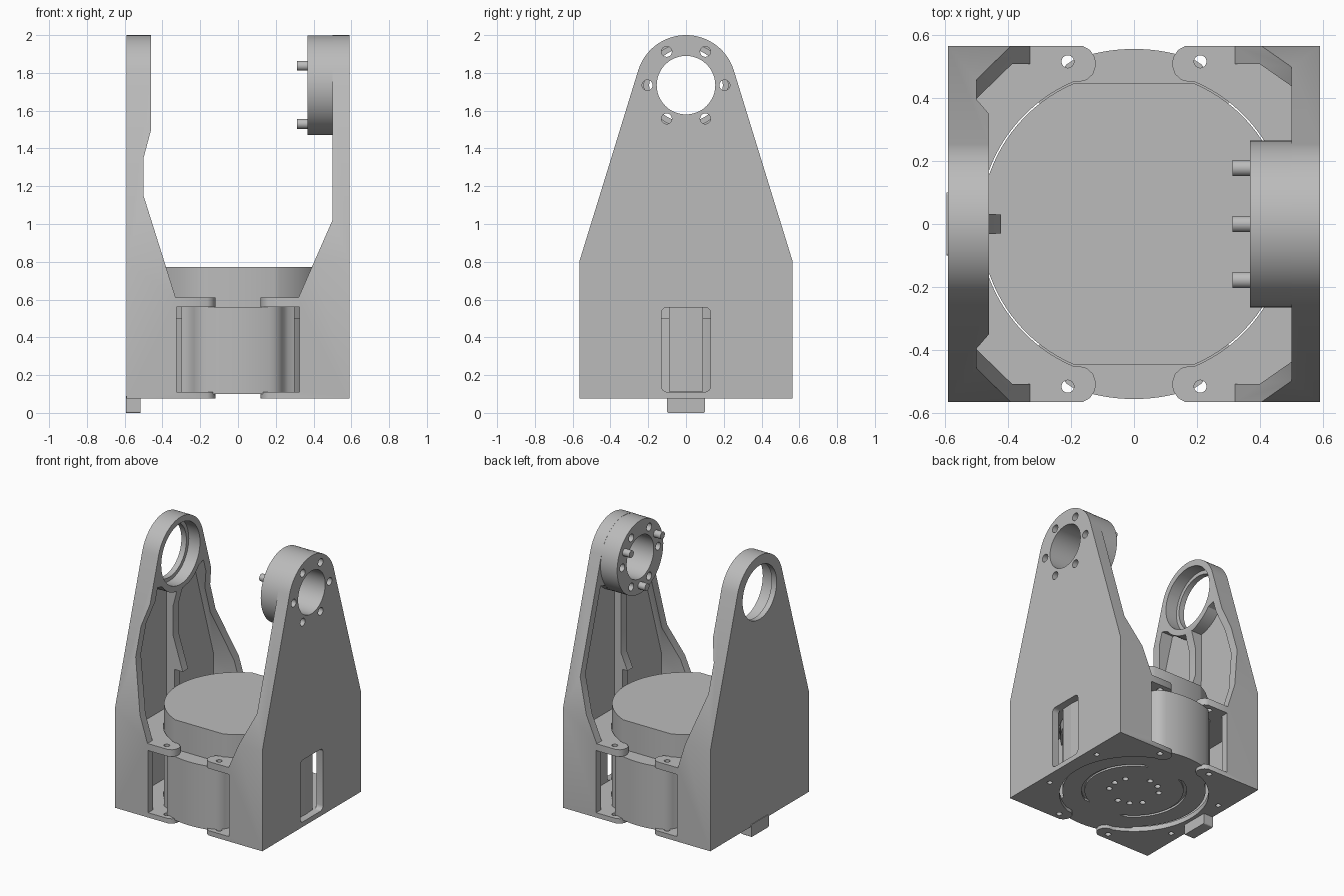
import bpy, bmesh
from math import sin, cos, radians, hypot
from mathutils import Vector

cube = bpy.data.objects.get("Cube")
if cube:
    bpy.data.objects.remove(cube, do_unlink=True)

grey = bpy.data.materials.new("machined grey")
grey.use_nodes = True
grey.diffuse_color = (0.5, 0.5, 0.5, 1)
grey.node_tree.nodes["Principled BSDF"].inputs["Base Color"].default_value = (0.5, 0.5, 0.5, 1)

PIVOT = 1.735      # height of the tilt axis
RIM = 0.265        # radius of the arm heads


def prism(name, pts, axis, lo, hi):
    """Extrude a 2D outline along an axis."""
    place = {"x": lambda a, b, h: (h, a, b),
             "y": lambda a, b, h: (a, h, b),
             "z": lambda a, b, h: (a, b, h)}[axis]
    bm = bmesh.new()
    face = bm.faces.new([bm.verts.new(place(a, b, lo)) for a, b in pts])
    ext = bmesh.ops.extrude_face_region(bm, geom=[face])
    verts = [v for v in ext["geom"] if isinstance(v, bmesh.types.BMVert)]
    bmesh.ops.translate(bm, verts=verts, vec=Vector(place(0, 0, hi - lo)))
    bmesh.ops.recalc_face_normals(bm, faces=bm.faces)
    mesh = bpy.data.meshes.new(name)
    bm.to_mesh(mesh)
    bm.free()
    mesh.materials.append(grey)
    ob = bpy.data.objects.new(name, mesh)
    bpy.context.collection.objects.link(ob)
    return ob


def arc(r, start, end, n, cx=0, cy=0):
    steps = [radians(start + (end - start) * i / n) for i in range(n + 1)]
    return [(cx + r * cos(a), cy + r * sin(a)) for a in steps]


def disc(name, r, axis, lo, hi, cx=0, cy=0, n=48):
    return prism(name, arc(r, 0, 360, n, cx, cy)[:-1], axis, lo, hi)


def box(name, x0, x1, y0, y1, z0, z1):
    return prism(name, [(x0, y0), (x1, y0), (x1, y1), (x0, y1)], "z", z0, z1)


def rounded(w0, w1, h0, h1, r):
    corners = [(w1 - r, h1 - r, 0), (w0 + r, h1 - r, 90), (w0 + r, h0 + r, 180), (w1 - r, h0 + r, 270)]
    return [p for cx, cy, a in corners for p in arc(r, a, a + 90, 4, cx, cy)]


def boolean(ob, tool, op="DIFFERENCE"):
    mod = ob.modifiers.new("cut", "BOOLEAN")
    mod.operation, mod.object, mod.solver = op, tool, "EXACT"
    bpy.context.view_layer.objects.active = ob
    bpy.ops.object.modifier_apply(modifier=mod.name)
    bpy.data.objects.remove(tool, do_unlink=True)


def mirror_y(pts):
    return pts + [(a, -b) for a, b in reversed(pts)]


def smooth(ob):
    bpy.ops.object.select_all(action="DESELECT")
    ob.select_set(True)
    bpy.context.view_layer.objects.active = ob
    bpy.ops.object.shade_smooth_by_angle(angle=radians(30))


def arm(name, inner_edge):
    """One upright with its half of the base, built on the +x side."""
    head = arc(RIM, 17, 163, 32, 0, PIVOT)
    ob = prism(name, [(-0.565, 0.075), (0.565, 0.075), (0.565, 0.8)] + head + [(-0.565, 0.8)], "x", 0.05, 0.59)
    side = [(0.7, 0), (0, 0), (0, 0.61)] + inner_edge + [(0.7, 2.1)]
    boolean(ob, prism("side_profile", side, "y", -1, 1), "INTERSECT")
    # round well for the motor, leaving rounded tabs front and back
    tab = [(-0.1, 0.6), (0.18, 0.6), (0.165, 0.566), (0.14, 0.552), (0.125, 0.53),
           (0.12, 0.505), (0.13, 0.475), (0.15, 0.457), (0.175, 0.45)]
    well = tab + arc(0.49, 66.7, 0, 20)
    boolean(ob, prism("well", mirror_y(well[:-1]), "z", 0, 0.9))
    # window through front and back, hollow base
    boolean(ob, box("window", -0.1, 0.325, -1, 1, 0.11, 0.56))
    boolean(ob, box("hollow", -0.1, 0.54, -0.51, 0.51, 0.11, 0.56))
    # pockets either side of the middle rib
    for s in (-1, 1):
        pocket = [(0.03, 0.609), (0.507, 0.609), (0.507, 0.79), (0.262, 1.59)]
        pocket += arc(RIM, -38, -83, 8, 0, PIVOT)
        boolean(ob, prism("pocket", [(s * y, z) for y, z in pocket], "x", 0, 0.55))
        # screw holes in the tabs and under the base
        boolean(ob, disc("screw_hole", 0.02, "z", 0, 0.7, 0.21, s * 0.515, 16))
        boolean(ob, disc("base_hole", 0.018, "z", 0, 0.1, 0.52, s * 0.24, 16))
    return ob


# drive arm (+x) with boss, bore, bolt circle and slot
drive = arm("drive_arm", [(0.32, 0.61), (0.5, 1.02), (0.5, 2.1)])
boolean(drive, disc("boss", RIM - 0.001, "x", 0.367, 0.57, 0, PIVOT, 64), "UNION")
boolean(drive, disc("bore", 0.155, "x", 0, 1, 0, PIVOT))
for y, z in arc(0.205, 0, 300, 5, 0, PIVOT):
    boolean(drive, disc("bolt_hole", 0.028, "x", 0, 1, y, z, 16))
boolean(drive, prism("slot", rounded(-0.13, 0.13, 0.111, 0.559, 0.03), "x", 0.5, 0.7))
smooth(drive)

# locating pins on the boss
for i, (y, z) in enumerate(arc(0.205, 30, 270, 2, 0, PIVOT)):
    smooth(disc(f"boss_pin_{i + 1}", 0.026, "x", 0.312, 0.4, y, z, 20))

# bearing arm (-x) with stepped bearing seat
bearing = arm("bearing_arm", [(0.33, 0.61), (0.5, 1.15), (0.5, 1.35), (0.46, 1.5), (0.46, 2.1)])
boolean(bearing, disc("bearing_bore", 0.195, "x", 0, 1, 0, PIVOT))
boolean(bearing, disc("bearing_seat", 0.222, "x", 0, 0.55, 0, PIVOT))
for v in bearing.data.vertices:
    v.co.x = -v.co.x
bearing.data.flip_normals()
smooth(bearing)

# stop tab under the bearing arm
prism("stop_tab", rounded(-0.1, 0.1, 0, 0.09, 0.008), "x", -0.594, -0.515)

# motor cap, flattened front and back
smooth(prism("motor_cap", arc(0.485, -66.7, 66.7, 40) + arc(0.485, 113.3, 246.7, 40), "z", 0.5, 0.773))

# motor body with bolt circle and groove underneath
body = disc("motor_body", 0.47, "z", 0.1, 0.56, n=72)
groove = disc("groove", 0.345, "z", 0, 0.115, n=64)
boolean(groove, disc("groove_core", 0.325, "z", -0.1, 0.2, n=64))
boolean(body, groove)
for i, (x, y) in enumerate(arc(0.165, 0, 330, 11)):
    if i not in (2, 6, 10):
        boolean(body, disc("body_hole", 0.02, "z", 0, 0.15, x, y, 16))
smooth(body)

# rounded lobes bulging through the windows
half = arc(0.555, 90, 70, 8) + [(0.215, 0.505), (0.232, 0.48), (0.245, 0.455), (0.265, 0.435), (0.3, 0.42), (0.3, 0.3)]
lobe = half + [(-x, y) for x, y in reversed(half[1:])]
for s, label in ((-1, "front"), (1, "back")):
    smooth(prism(f"motor_lobe_{label}", [(x, s * y) for x, y in lobe], "z", 0.1, 0.56))
prism("motor_lobe_side", [(0.3, -0.09), (0.535, -0.09), (0.54, 0), (0.535, 0.09), (0.3, 0.09)], "z", 0.112, 0.558)
